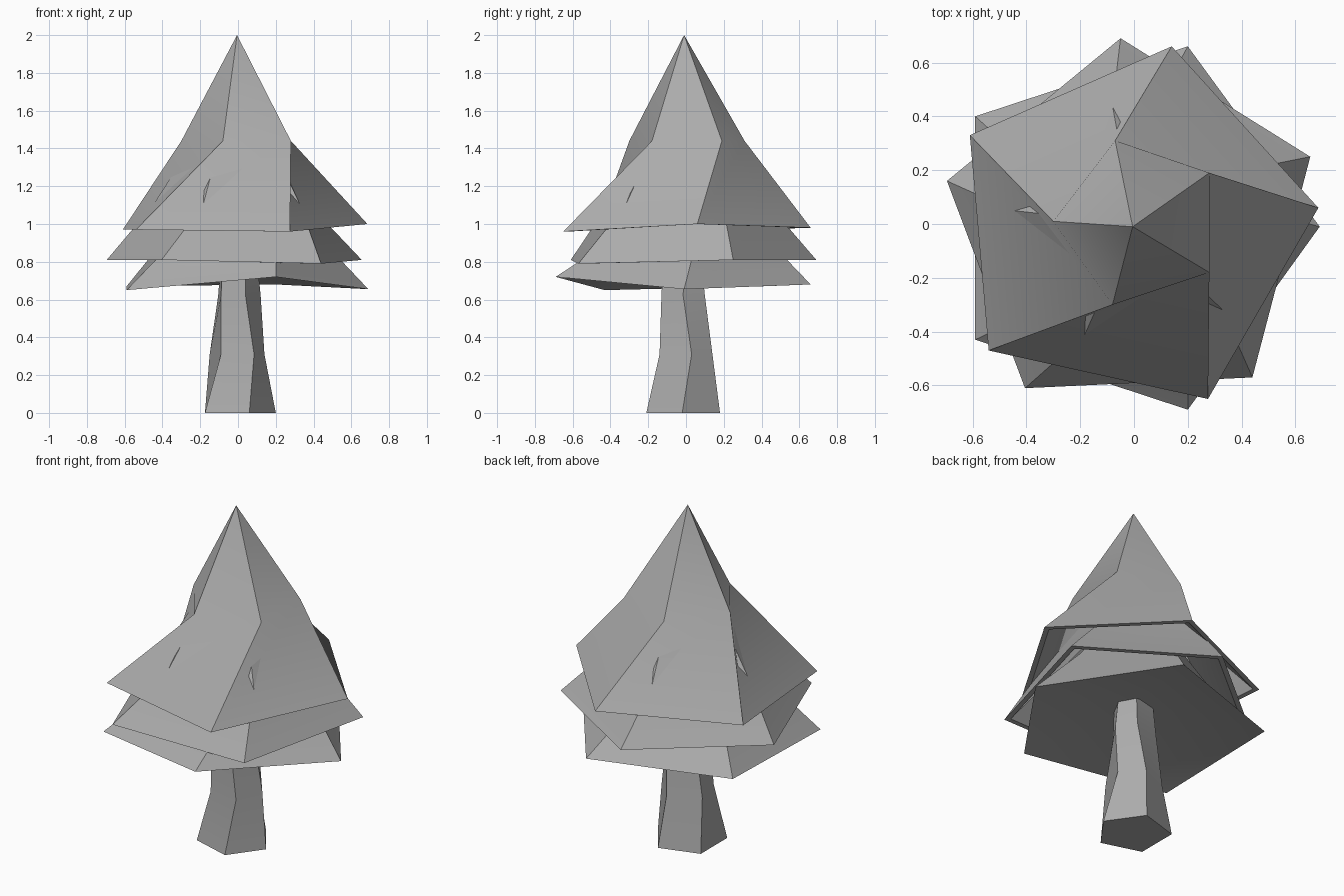
import bpy
from mathutils import Vector

cube = bpy.data.objects.get("Cube")
if cube:
    bpy.data.objects.remove(cube)

# One mid grey for the whole tree
grey = bpy.data.materials.new("plain_grey")
grey.use_nodes = True
colour = (0.41, 0.41, 0.41, 1)
grey.diffuse_color = colour
grey.node_tree.nodes["Principled BSDF"].inputs["Base Color"].default_value = colour


def make_object(name, verts, faces):
    mesh = bpy.data.meshes.new(name)
    mesh.from_pydata(verts, [], faces)
    mesh.materials.append(grey)
    obj = bpy.data.objects.new(name, mesh)
    bpy.context.collection.objects.link(obj)
    bpy.ops.object.select_all(action="DESELECT")
    obj.select_set(True)
    bpy.context.view_layer.objects.active = obj
    bpy.ops.object.shade_smooth_by_angle(angle=0.52)
    return obj


def pairs(n=5):
    return [(i, (i + 1) % n) for i in range(n)]


def tier(name, rim, ring, ring_z, apex, hollow):
    """Bent five-sided cone: a rim, a twisted waist ring and an apex."""
    shell = [Vector(p) for p in rim]
    shell += [Vector((x, y, ring_z)) for x, y in ring]
    shell.append(Vector(apex))
    verts = list(shell)
    faces = []
    for i, j in pairs():
        faces += [(i, j, 5 + j, 5 + i), (5 + i, 5 + j, 10)]
    if hollow:
        # Inner skin joined to the outer one by a narrow rim
        n = len(shell)
        for k, p in enumerate(shell):
            drop = 0 if k < 5 else 0.03
            verts.append(Vector((p.x * 0.95, p.y * 0.95, p.z - drop)))
        for i, j in pairs():
            faces += [(n + i, n + 5 + i, n + 5 + j, n + j),
                      (n + 5 + j, n + 5 + i, n + 10),
                      (j, i, n + i, n + j)]
    else:
        # Underside rising gently to the trunk
        verts.append(Vector((0, 0, 0.8)))
        faces += [(j, i, 11) for i, j in pairs()]
    return make_object(name, verts, faces)


# Foliage, top to bottom, each listed counter-clockwise
tier("top_foliage",
     [(0.685, 0.06, 1.0), (0.14, 0.66, 0.98), (-0.61, 0.33, 0.97),
      (-0.54, -0.47, 0.97), (0.275, -0.65, 0.96)],
     [(0.28, 0.19), (-0.07, 0.31), (-0.30, 0.01), (-0.08, -0.30), (0.28, -0.18)],
     1.44, (-0.005, -0.01, 2), True)

tier("middle_foliage",
     [(0.655, 0.25, 0.81), (-0.05, 0.69, 0.81), (-0.695, 0.16, 0.81),
      (-0.405, -0.61, 0.81), (0.44, -0.57, 0.79)],
     [(0.38, 0.195), (-0.08, 0.44), (-0.45, 0.05), (-0.185, -0.415), (0.33, -0.32)],
     1.10, (0, 0, 1.8), True)

tier("bottom_foliage",
     [(0.69, -0.01, 0.655), (0.20, 0.66, 0.68), (-0.59, 0.40, 0.67),
      (-0.59, -0.43, 0.65), (0.20, -0.69, 0.72)],
     [(0.43, 0.06), (0.07, 0.42), (-0.38, 0.21), (-0.32, -0.30), (0.20, -0.37)],
     0.93, (0, 0, 1.5), False)

# Trunk: stacked, slightly crooked five-sided rings
levels = [
    (0, [(0.06, -0.21), (0.20, -0.02), (0.06, 0.18), (-0.175, 0.11), (-0.175, -0.14)]),
    (0.31, [(0.085, -0.14), (0.14, 0.03), (0.03, 0.14), (-0.15, 0.06), (-0.09, -0.13)]),
    (0.62, [(0.04, -0.13), (0.12, -0.015), (0.06, 0.10), (-0.105, 0.06), (-0.09, -0.12)]),
    (0.82, [(0.04, -0.12), (0.10, -0.01), (0.05, 0.08), (-0.09, 0.05), (-0.08, -0.11)]),
]
trunk_verts = [(x, y, z) for z, ring in levels for x, y in ring]
trunk_faces = [(4, 3, 2, 1, 0), tuple(range(15, 20))]
for level in range(len(levels) - 1):
    a = 5 * level
    trunk_faces += [(a + i, a + j, a + 5 + j, a + 5 + i) for i, j in pairs()]
make_object("trunk", trunk_verts, trunk_faces)
